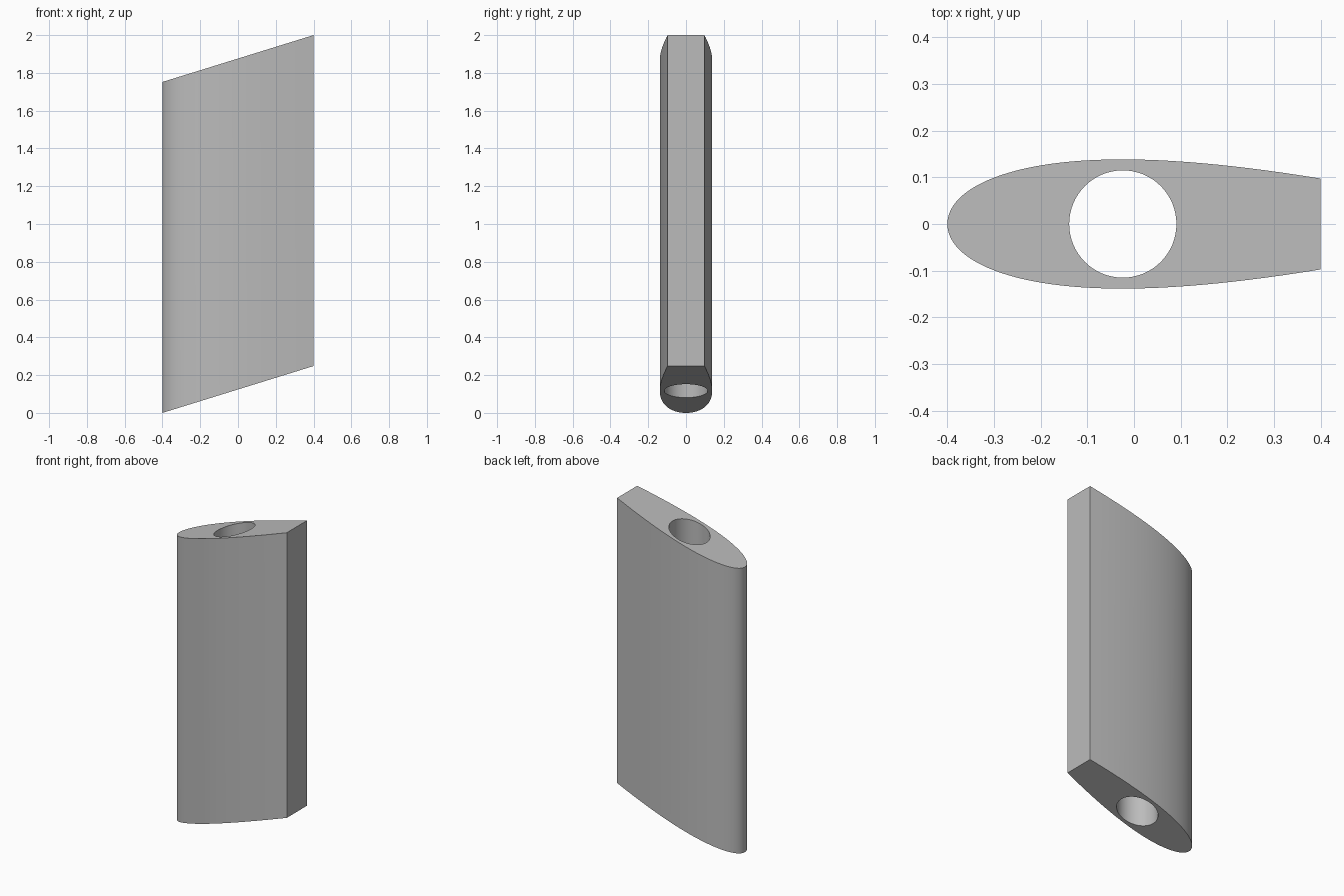
import bpy, bmesh, math

cube = bpy.data.objects.get("Cube")
if cube:
    bpy.data.objects.remove(cube, do_unlink=True)

LENGTH = 0.8            # nose to cut-off tail
CHORD = 1.25            # full chord before the tail is cut off
THICKNESS = 0.277
HEIGHT = 1.752
SLOPE = 0.248 / LENGTH  # rake of both ends
HOLE_X, HOLE_R = -0.024, 0.115
STEPS = 40


def half_width(d):
    """Half thickness of the symmetric foil at distance d from the nose."""
    u = d / CHORD
    return 5 * THICKNESS * (0.2969 * math.sqrt(u) - 0.126 * u - 0.3516 * u**2
                            + 0.2843 * u**3 - 0.1015 * u**4)


def add_loop(bm, points):
    verts = [bm.verts.new((x, y, (x + LENGTH / 2) * SLOPE)) for x, y in points]
    return [bm.edges.new((v, verts[i - 1])) for i, v in enumerate(verts)]


# Foil outline, with stations packed towards the rounded nose
stations = [LENGTH * (i / STEPS) ** 2 for i in range(STEPS + 1)]
upper = [(d - LENGTH / 2, half_width(d)) for d in stations]
outline = upper + [(x, -y) for x, y in reversed(upper[1:])]

# Round bore
bore = [(HOLE_X + HOLE_R * math.cos(a), HOLE_R * math.sin(a))
        for a in (math.tau * i / 64 for i in range(64))]

# Raked end face, extruded straight up
bm = bmesh.new()
edges = add_loop(bm, outline) + add_loop(bm, bore)
bmesh.ops.triangle_fill(bm, edges=edges, use_beauty=True)
ext = bmesh.ops.extrude_face_region(bm, geom=bm.faces[:], use_keep_orig=True)
top = [g for g in ext["geom"] if isinstance(g, bmesh.types.BMVert)]
bmesh.ops.translate(bm, verts=top, vec=(0, 0, HEIGHT))
bmesh.ops.recalc_face_normals(bm, faces=bm.faces[:])
mesh = bpy.data.meshes.new("foil_strut")
bm.to_mesh(mesh)
bm.free()

strut = bpy.data.objects.new("foil_strut", mesh)
bpy.context.collection.objects.link(strut)

# Plain grey
grey = bpy.data.materials.new("grey")
grey.use_nodes = True
colour = (0.5, 0.5, 0.5, 1)
grey.diffuse_color = colour
grey.node_tree.nodes["Principled BSDF"].inputs["Base Color"].default_value = colour
mesh.materials.append(grey)

# Smooth sides, crisp ends
bpy.ops.object.select_all(action="DESELECT")
strut.select_set(True)
bpy.context.view_layer.objects.active = strut
bpy.ops.object.shade_smooth_by_angle(angle=math.radians(30))
